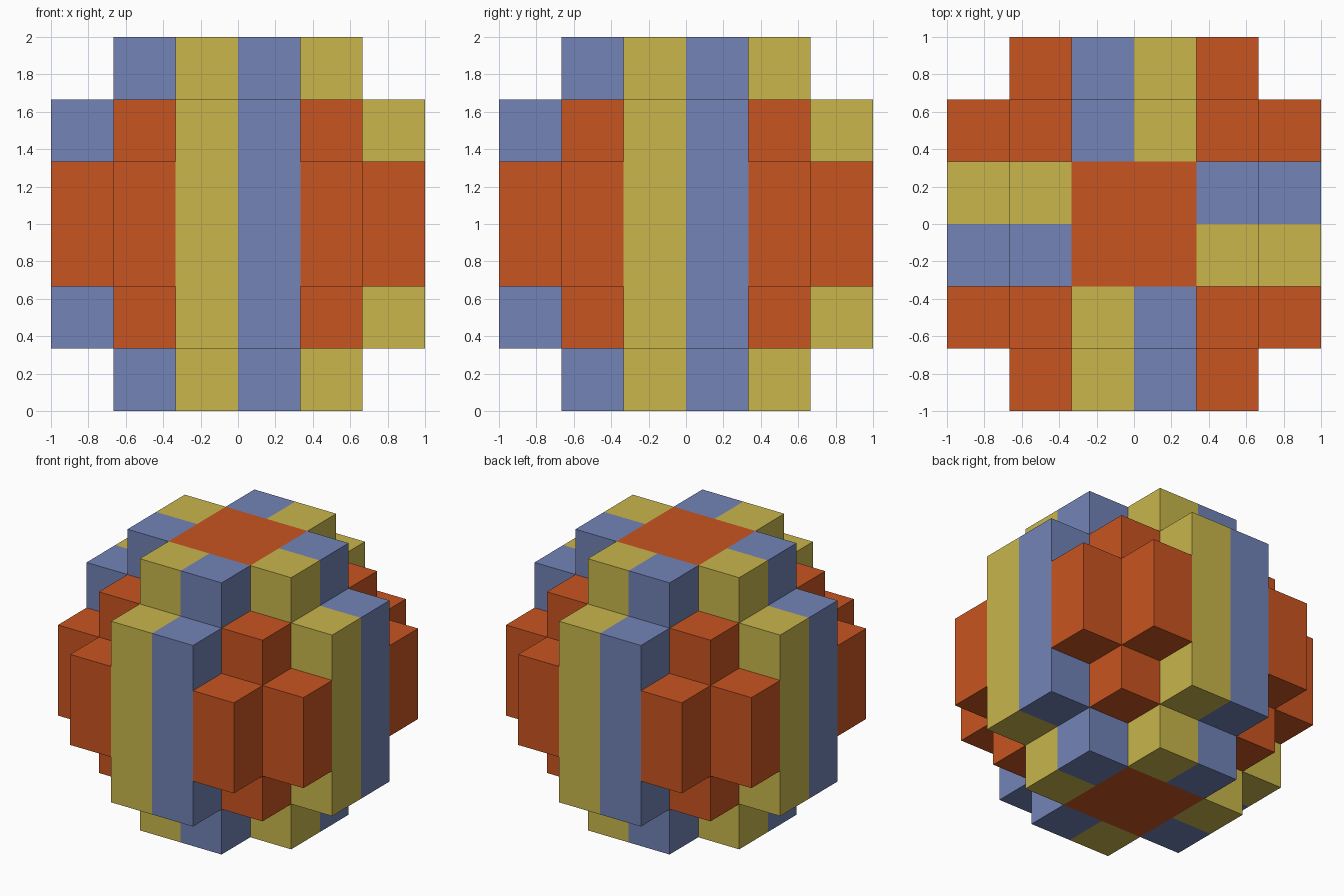
import bpy, bmesh, math
from mathutils import Matrix

if "Cube" in bpy.data.objects:
    bpy.data.objects.remove(bpy.data.objects["Cube"])

U = 1 / 3  # one stick width; the ball is six units across


def material(name, rgb):
    m = bpy.data.materials.new(name)
    m.diffuse_color = (*rgb, 1)
    m.use_nodes = True
    m.node_tree.nodes["Principled BSDF"].inputs["Base Color"].default_value = m.diffuse_color
    return m


ORANGE = material("orange", (0.584, 0.089, 0.015))
YELLOW = material("yellow", (0.578, 0.468, 0.071))
BLUE = material("blue", (0.168, 0.227, 0.474))


def prism(name, profile, x0, x1, mat, turn=0):
    """Extrude a (y, z) profile from x0 to x1, then turn in quarter turns about z."""
    bm = bmesh.new()
    face = bm.faces.new([bm.verts.new((x0, y, z)) for y, z in profile])
    ext = bmesh.ops.extrude_face_region(bm, geom=[face])
    moved = [g for g in ext["geom"] if isinstance(g, bmesh.types.BMVert)]
    bmesh.ops.translate(bm, verts=moved, vec=(x1 - x0, 0, 0))
    bmesh.ops.recalc_face_normals(bm, faces=bm.faces[:])
    bm.transform(Matrix.Translation((0, 0, 1)) @ Matrix.Scale(U, 4)
                 @ Matrix.Rotation(turn * math.pi / 2, 4, 'Z'))
    me = bpy.data.meshes.new(name)
    bm.to_mesh(me)
    bm.free()
    me.materials.append(mat)
    ob = bpy.data.objects.new(name, me)
    bpy.context.collection.objects.link(ob)
    return ob


def box(name, x0, x1, y0, y1, h, mat, turn=0):
    """Box reaching h units above and below the middle."""
    return prism(name, [(y0, -h), (y1, -h), (y1, h), (y0, h)], x0, x1, mat, turn)


# Core running from top to bottom
box("core", -1, 1, -1, 1, 3, ORANGE)

# Stepped half-arm profile, as seen from the side
ARM = [(-1, -3), (-2, -3), (-2, -2), (-3, -2), (-3, 2), (-2, 2), (-2, 3), (-1, 3)]

for q, side in enumerate(("front", "right", "back", "left")):
    # Two-coloured arm
    prism(side + "_arm_yellow", ARM, -1, 0, YELLOW, q)
    prism(side + "_arm_blue", ARM, 0, 1, BLUE, q)
    # Corner post with two shorter blocks
    box(side + "_corner_post", 1, 2, -2, -1, 2, ORANGE, q)
    box(side + "_corner_block_a", 1, 2, -3, -2, 1, ORANGE, q)
    box(side + "_corner_block_b", 2, 3, -2, -1, 1, ORANGE, q)
